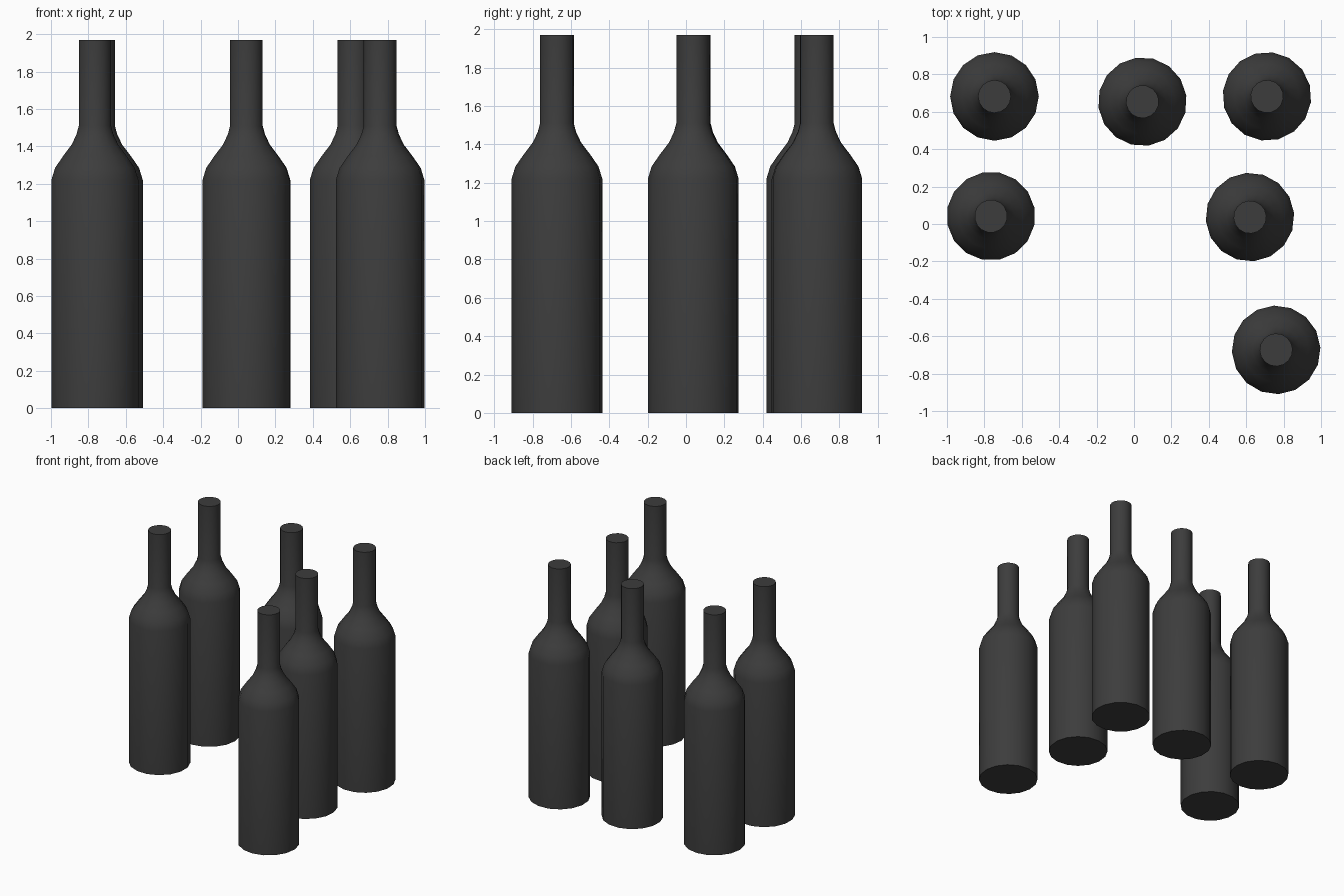
import bpy
import bmesh
import math

cube = bpy.data.objects.get("Cube")
if cube:
    bpy.data.objects.remove(cube, do_unlink=True)

SIDES = 16

# Dark glass colour
glass = bpy.data.materials.new("dark_grey_glass")
glass.use_nodes = True
colour = (0.046, 0.046, 0.046, 1)
glass.diffuse_color = colour
glass.node_tree.nodes["Principled BSDF"].inputs["Base Color"].default_value = colour

# Bottle outline: (radius, height) for body, shoulder and neck
PROFILE = [(0.237, 0), (0.237, 1.22), (0.217, 1.285), (0.174, 1.347),
           (0.126, 1.41), (0.1, 1.465), (0.088, 1.51), (0.088, 1.97)]


def bottle_mesh():
    """Turn the outline into a closed bottle."""
    bm = bmesh.new()
    rings = []
    for radius, z in PROFILE:
        ring = []
        for i in range(SIDES):
            a = math.tau * i / SIDES
            ring.append(bm.verts.new((radius * math.cos(a), radius * math.sin(a), z)))
        rings.append(ring)
    for low, high in zip(rings, rings[1:]):
        for i in range(SIDES):
            j = (i + 1) % SIDES
            bm.faces.new((low[i], low[j], high[j], high[i]))
    bm.faces.new(reversed(rings[0]))
    bm.faces.new(rings[-1])
    mesh = bpy.data.meshes.new("bottle")
    bm.to_mesh(mesh)
    bm.free()
    mesh.materials.append(glass)
    return mesh


# Six bottles: name, x, y, turn in degrees
BOTTLES = [
    ("bottle_back_right", -0.746, 0.682, 0),
    ("bottle_back_middle", 0.045, 0.654, 8),
    ("bottle_back_left", 0.711, 0.682, 15),
    ("bottle_middle_right", -0.765, 0.042, 11),
    ("bottle_middle_left", 0.62, 0.037, 5),
    ("bottle_front_left", 0.76, -0.673, 3),
]

for name, x, y, turn in BOTTLES:
    bottle = bpy.data.objects.new(name, bottle_mesh())
    bpy.context.collection.objects.link(bottle)
    bottle.location = (x, y, 0)
    bottle.rotation_euler.z = math.radians(turn)
    bpy.ops.object.select_all(action="DESELECT")
    bottle.select_set(True)
    bpy.context.view_layer.objects.active = bottle
    bpy.ops.object.shade_smooth_by_angle(angle=math.radians(40))
